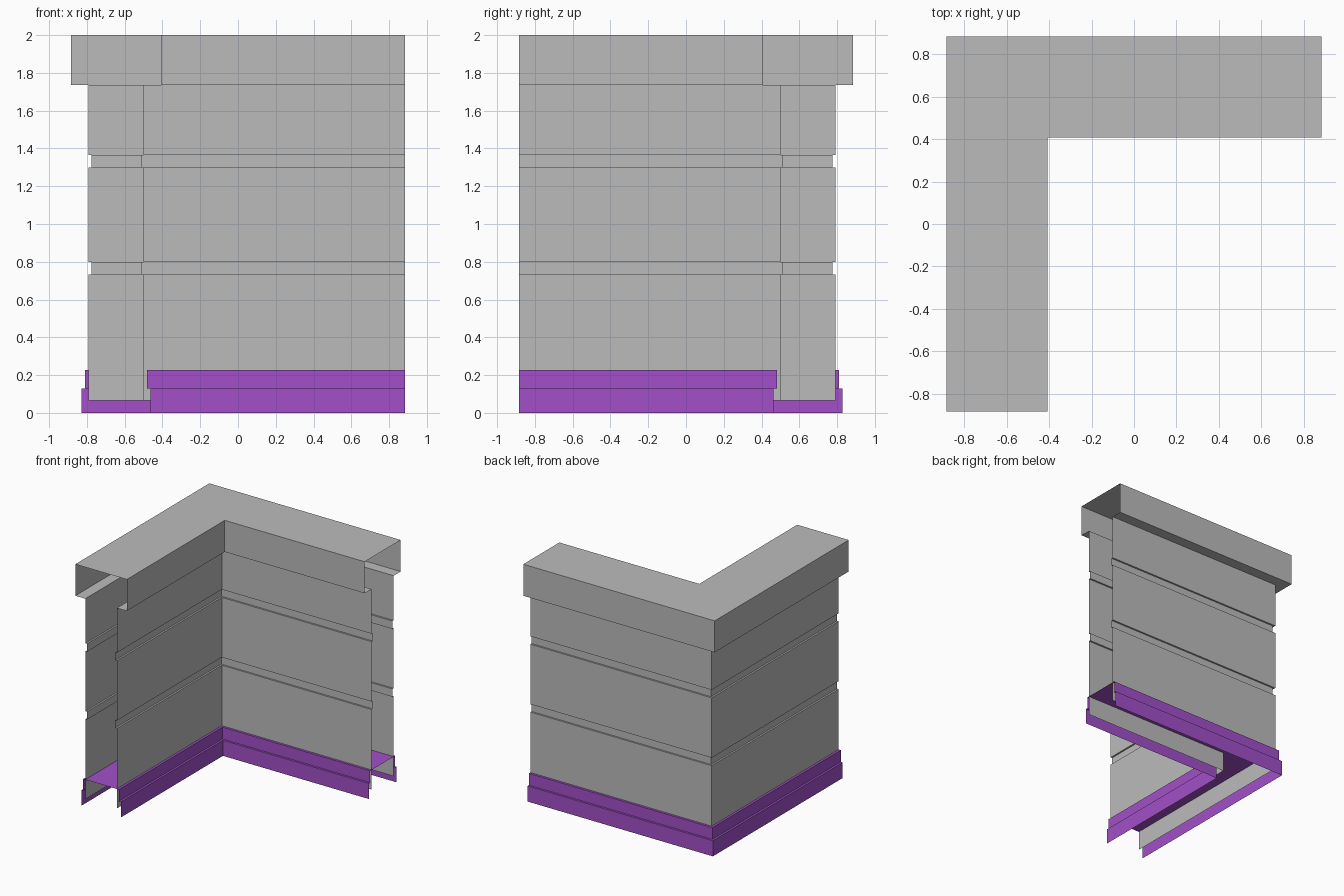
import bpy
import bmesh

if "Cube" in bpy.data.objects:
    bpy.data.objects.remove(bpy.data.objects["Cube"], do_unlink=True)

CORNER = 0.6455   # distance of the wall centre line from the origin
END = 0.883       # where both open ends are cut


def make_material(name, colour):
    mat = bpy.data.materials.new(name)
    mat.use_nodes = True
    mat.diffuse_color = colour
    mat.node_tree.nodes["Principled BSDF"].inputs["Base Color"].default_value = colour
    return mat


def path_at(offset, z):
    """Mitred L-shaped path; positive offsets lie toward the inner corner."""
    x, y = -CORNER + offset, CORNER - offset
    return [(x, -END, z), (x, y, z), (END, y, z)]


def sweep(name, profiles, mat):
    """Sweep open (offset, height) profiles along the L-shaped path."""
    bm = bmesh.new()
    for profile in profiles:
        rows = [[bm.verts.new(p) for p in path_at(*point)] for point in profile]
        for low, high in zip(rows, rows[1:]):
            for i in range(2):
                bm.faces.new((low[i], high[i], high[i + 1], low[i + 1]))
    mesh = bpy.data.meshes.new(name)
    bm.to_mesh(mesh)
    bm.free()
    mesh.materials.append(mat)
    obj = bpy.data.objects.new(name, mesh)
    bpy.context.collection.objects.link(obj)
    return obj


def outer_side(half):
    return [(-d, z) for d, z in half]


def inner_side(half):
    return half[::-1]


grey = make_material("wall grey", (0.5, 0.5, 0.5, 1))
purple = make_material("base purple", (0.36, 0.08, 0.58, 1))

# Wall skins with two recessed horizontal bands
FACE, RECESS = 0.1455, 0.131
wall = [(FACE, 0.065)]
for bottom, top in ((0.732, 0.798), (1.298, 1.364)):
    wall += [(FACE, bottom), (RECESS, bottom), (RECESS, top), (FACE, top)]
wall.append((FACE, 1.737))
sweep("outer_wall", [outer_side(wall)], grey)
sweep("inner_wall", [inner_side(wall)], grey)

# Hollow overhanging cap with lips returning to the wall
cap = [(FACE, 1.737), (0.2375, 1.737), (0.2375, 2.0)]
sweep("cap", [outer_side(cap) + inner_side(cap)], grey)

# Stepped plinth shell, open underneath
plinth = [(0.1825, 0.0), (0.1825, 0.13), (0.165, 0.13), (0.165, 0.228)]
sweep("plinth", [outer_side(plinth) + inner_side(plinth)], purple)
